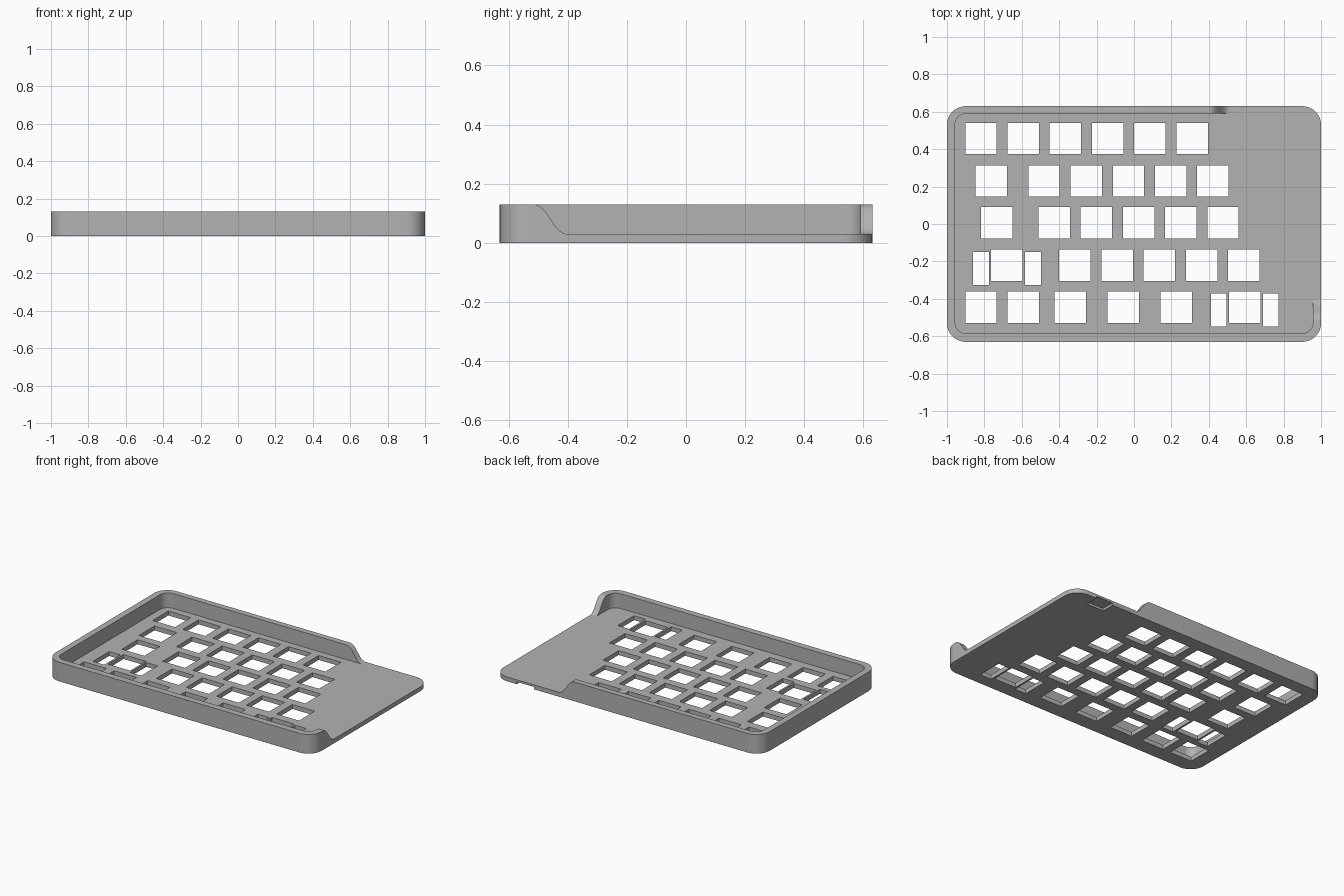
import bpy, bmesh, math
from mathutils import Vector

if "Cube" in bpy.data.objects:
    bpy.data.objects.remove(bpy.data.objects["Cube"])

PLATE_Z, WALL_Z = 0.03, 0.13
PITCH, KEY = 0.2257, 0.168

grey = bpy.data.materials.new("case_grey")
grey.use_nodes = True
colour = (0.45, 0.45, 0.45, 1)
grey.diffuse_color = colour
grey.node_tree.nodes["Principled BSDF"].inputs["Base Color"].default_value = colour


def rectangle(cx, cy, w, h, radius=0, steps=10):
    """Outline of a rectangle, with rounded corners if radius is set."""
    loop = []
    for i, (sx, sy) in enumerate([(1, 1), (-1, 1), (-1, -1), (1, -1)]):
        corner = Vector((cx + sx * (w / 2 - radius), cy + sy * (h / 2 - radius)))
        for k in range(steps + 1 if radius else 1):
            a = math.pi / 2 * (i + k / steps)
            loop.append(corner + radius * Vector((math.cos(a), math.sin(a))))
    return loop


def slab(name, loops, start, end, place=lambda u, v, w: (u, v, w)):
    """Fill an outline, leaving any inner loops open, and extrude it."""
    bm = bmesh.new()
    edges = []
    for loop in loops:
        verts = [bm.verts.new(place(p[0], p[1], start)) for p in loop]
        edges += [bm.edges.new((verts[i - 1], verts[i])) for i in range(len(verts))]
    normal = Vector(place(0, 0, 1))
    bmesh.ops.triangle_fill(bm, edges=edges, use_beauty=True, normal=normal)
    grown = bmesh.ops.extrude_face_region(bm, geom=bm.faces[:])["geom"]
    bmesh.ops.translate(bm, vec=normal * (end - start),
                        verts=[g for g in grown if isinstance(g, bmesh.types.BMVert)])
    bmesh.ops.recalc_face_normals(bm, faces=bm.faces)
    mesh = bpy.data.meshes.new(name)
    bm.to_mesh(mesh)
    bm.free()
    mesh.materials.append(grey)
    obj = bpy.data.objects.new(name, mesh)
    bpy.context.collection.objects.link(obj)
    return obj


def cut(obj, cutters):
    """Subtract the cutters and remove them."""
    for cutter in cutters:
        mod = obj.modifiers.new("cut", "BOOLEAN")
        mod.operation, mod.solver, mod.object = "DIFFERENCE", "EXACT", cutter
    bpy.context.view_layer.update()
    result = bpy.data.meshes.new_from_object(
        obj.evaluated_get(bpy.context.evaluated_depsgraph_get()))
    obj.modifiers.clear()
    obj.data = result
    for cutter in cutters:
        bpy.data.objects.remove(cutter)


def smooth(obj):
    bpy.ops.object.select_all(action="DESELECT")
    obj.select_set(True)
    bpy.context.view_layer.objects.active = obj
    bpy.ops.object.shade_smooth_by_angle(angle=math.radians(30))


# Key rows: height of the row, single keys, then the start and length of an even run
rows = [
    (0.457, [], -0.818, 6),
    (0.23, [-0.763], -0.481, 5),
    (0.006, [-0.733], -0.427, 5),
    (-0.22, [-0.68], -0.316, 5),
    (-0.445, [-0.341, -0.058, 0.225, 0.592], -0.818, 2),
]
holes = []
for y, singles, first, count in rows:
    for x in singles + [first + PITCH * i for i in range(count)]:
        holes.append(rectangle(x, y, KEY, KEY))

# Stabiliser slots on both sides of the two wide keys
for x, y in [(-0.68, -0.238), (0.592, -0.46)]:
    for side in (-1, 1):
        holes.append(rectangle(x + side * 0.139, y, 0.085, 0.175))

# Key plate with a shallow notch under its back edge
outer = rectangle(0, 0, 2, 1.26, 0.1)
plate = slab("key_plate", [outer] + holes, 0, PLATE_Z)
notch = slab("notch_cutter", [rectangle(0.765, 0.62, 0.13, 0.16)], -0.02, 0.016)
cut(plate, [notch])
smooth(plate)

# Rim wall, swept down to the plate in an S curve at both open ends
inner = rectangle(0, 0.002, 1.914, 1.176, 0.06)
rim = slab("rim_wall", [outer, inner], PLATE_Z, WALL_Z)


def s_profile(start, run, far):
    """Region to remove beyond an S-shaped end."""
    n = 14
    curve = []
    for i in range(n + 1):
        t = i / n
        drop = t * t * (3 - 2 * t)
        drop += 0.35 * (drop * drop * (3 - 2 * drop) - drop)
        curve.append((start + run * t, WALL_Z - (WALL_Z - PLATE_Z) * drop))
    return ([(start, 0.2)] + curve
            + [(start + run, 0.02), (far, 0.02), (far, 0.2)])


back_end = slab("back_end_cutter", [s_profile(0.4, 0.115, 1.2)], 0.45, 0.8,
                lambda u, v, w: (u, w, v))
side_end = slab("side_end_cutter", [s_profile(-0.515, 0.115, 0.75)], 0.8, 1.2,
                lambda u, v, w: (w, u, v))
cut(rim, [back_end, side_end])
smooth(rim)
